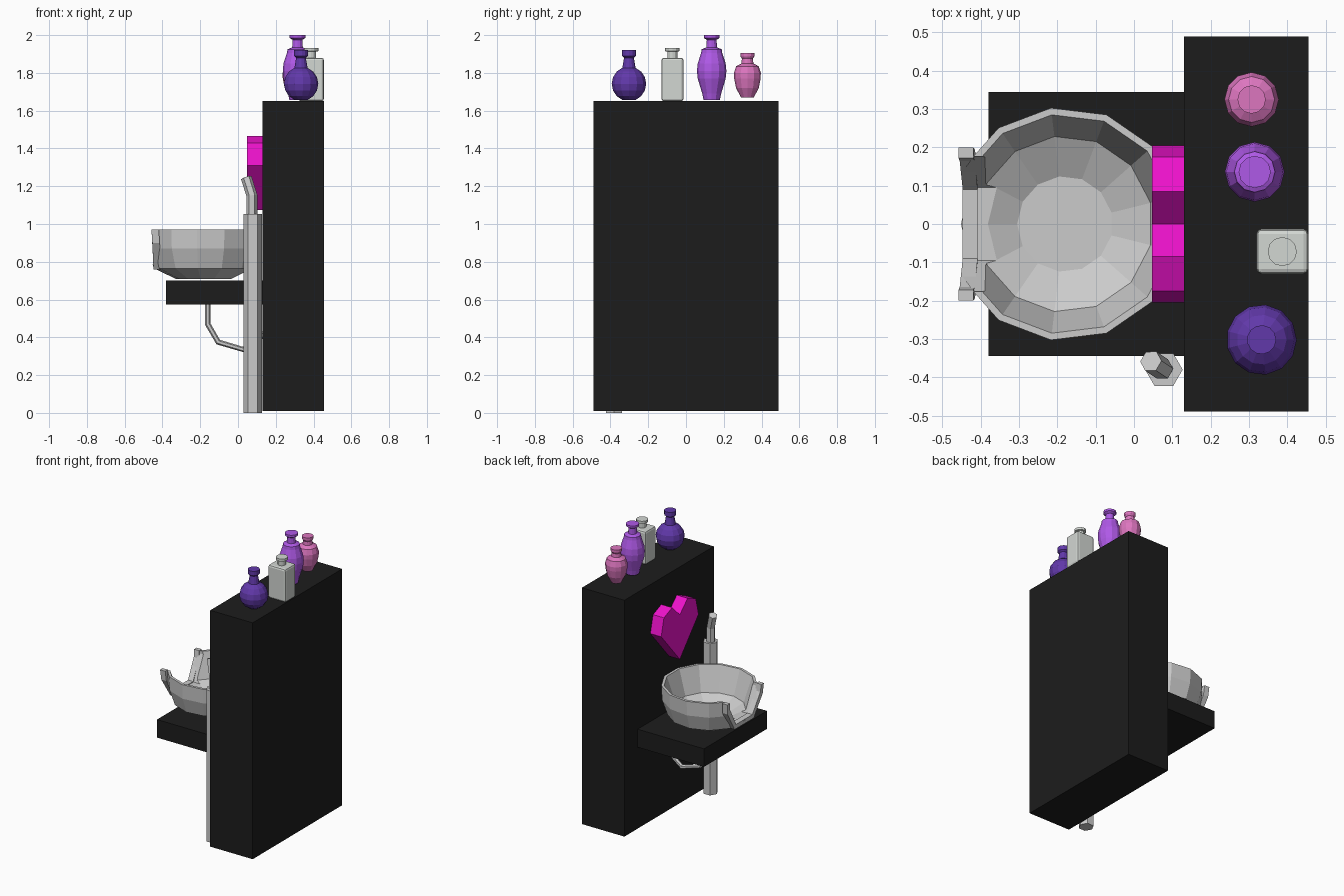
import bpy, bmesh
from math import cos, sin, pi

if "Cube" in bpy.data.objects:
    bpy.data.objects.remove(bpy.data.objects["Cube"])


def material(name, rgb):
    m = bpy.data.materials.new(name)
    m.diffuse_color = (*rgb, 1)
    m.use_nodes = True
    m.node_tree.nodes["Principled BSDF"].inputs["Base Color"].default_value = m.diffuse_color
    return m


BLACK = material("black", (0.012, 0.012, 0.012))
MAGENTA = material("magenta", (0.85, 0.006, 0.6))
INDIGO = material("indigo", (0.12, 0.04, 0.4))
VIOLET = material("violet", (0.43, 0.1, 0.8))
PINK = material("pink", (0.72, 0.18, 0.52))
GLASS = material("pale_glass", (0.65, 0.68, 0.65))


def finish(name, bm, mat=None):
    bmesh.ops.recalc_face_normals(bm, faces=bm.faces)
    me = bpy.data.meshes.new(name)
    bm.to_mesh(me)
    bm.free()
    ob = bpy.data.objects.new(name, me)
    bpy.context.collection.objects.link(ob)
    if mat:
        me.materials.append(mat)
    return ob


def box(name, lo, hi, mat=None):
    bm = bmesh.new()
    bmesh.ops.create_cube(bm, size=1)
    for v in bm.verts:
        v.co = [a + (b - a) * (c + 0.5) for a, b, c in zip(lo, hi, v.co)]
    return finish(name, bm, mat)


def lathe(name, x, y, profile, sides, mat=None, start=0.0):
    """Faceted solid of revolution, profile of (radius, z), capped at both ends."""
    bm = bmesh.new()
    rings = []
    for r, z in profile:
        rings.append([bm.verts.new((x + r * cos(start + 2 * pi * i / sides),
                                    y + r * sin(start + 2 * pi * i / sides), z))
                      for i in range(sides)])
    for a, b in zip(rings, rings[1:]):
        for i in range(sides):
            j = (i + 1) % sides
            bm.faces.new((a[i], a[j], b[j], b[i]))
    bm.faces.new(rings[0])
    bm.faces.new(rings[-1])
    return finish(name, bm, mat)


def prism(name, yz, x0, x1, mat=None):
    """Outline in the y-z plane, pushed along x."""
    bm = bmesh.new()
    f = bm.faces.new([bm.verts.new((x0, y, z)) for y, z in yz])
    ext = bmesh.ops.extrude_face_region(bm, geom=[f])
    for v in ext["geom"]:
        if isinstance(v, bmesh.types.BMVert):
            v.co.x = x1
    return finish(name, bm, mat)


def tube(name, points, radius):
    cu = bpy.data.curves.new(name, "CURVE")
    cu.dimensions = "3D"
    cu.bevel_depth = radius
    cu.bevel_resolution = 1
    cu.use_fill_caps = True
    sp = cu.splines.new("POLY")
    sp.points.add(len(points) - 1)
    for p, co in zip(sp.points, points):
        p.co = (*co, 1)
    sp.use_smooth = False
    ob = bpy.data.objects.new(name, cu)
    bpy.context.collection.objects.link(ob)
    return ob


def mirrored(half):
    return half + [(-y, z) for y, z in reversed(half)]


# Cabinet and shelf
box("cabinet", (0.13, -0.49, 0.01), (0.456, 0.49, 1.65), BLACK)
box("shelf", (-0.38, -0.345, 0.575), (0.13, 0.345, 0.70), BLACK)

# Wash basin: thirteen-sided shell with a neck notch cut out of its -x side
basin = lathe("basin", -0.18, 0, [(0.15, 0.71), (0.265, 0.765), (0.30, 0.87), (0.305, 0.97),
                                  (0.287, 0.97), (0.23, 0.80), (0.125, 0.745)], 13, start=pi)
cutter = prism("notch_cutter", mirrored([(0.178, 1.02), (0.175, 0.95), (0.095, 0.785)]), -0.6, -0.3)
cutter.hide_render = True
mod = basin.modifiers.new("notch", "BOOLEAN")
mod.operation = "DIFFERENCE"
mod.solver = "EXACT"
mod.object = cutter
bpy.context.view_layer.objects.active = basin
bpy.ops.object.modifier_apply(modifier=mod.name)
bpy.data.objects.remove(cutter)

# Raised lip around the notch, leaning outwards at the top
inner = mirrored([(0.172, 0.97), (0.165, 0.92), (0.09, 0.79)])
outer = mirrored([(0.2, 0.97), (0.193, 0.90), (0.105, 0.76)])
lip = prism("neck_lip", inner + outer[::-1], -0.447, -0.408)
for v in lip.data.vertices:
    v.co.x -= 0.011 * max(0, (v.co.z - 0.79) / 0.18)

# Drain pipe under the shelf
tube("drain_pipe", [(-0.16, 0, 0.60), (-0.16, 0, 0.47), (-0.105, 0, 0.375),
                    (0.03, 0, 0.335), (0.14, 0, 0.42)], 0.015)

# Hexagonal stand with a bent spray handle
lathe("hose_stand", 0.078, -0.38, [(0.049, 0.0), (0.049, 1.052)], 6)
tube("spray_handle", [(0.074, -0.378, 1.04), (0.074, -0.378, 1.15), (0.044, -0.358, 1.245)], 0.029)

# Heart ornament
heart = [(0, 1.385), (0.085, 1.467), (0.175, 1.43), (0.205, 1.31), (0, 1.075)]
prism("heart", heart + [(-y, z) for y, z in heart[-2:0:-1]], 0.047, 0.131, MAGENTA)

# Round bottle: ball with neck and stopper
ball = [(0.092 * sin(a * pi / 8), 1.742 - 0.092 * cos(a * pi / 8)) for a in range(1, 8)]
lathe("round_bottle", 0.333, -0.302,
      ball + [(0.026, 1.88), (0.038, 1.89), (0.038, 1.92), (0.025, 1.92)], 13, INDIGO)

# Tall and small vases
lathe("tall_vase", 0.315, 0.136,
      [(0.043, 1.657), (0.05, 1.69), (0.074, 1.77), (0.078, 1.81), (0.074, 1.85), (0.056, 1.905),
       (0.053, 1.925), (0.028, 1.935), (0.026, 1.975), (0.042, 1.985), (0.042, 2.0)], 12, VIOLET)
lathe("small_vase", 0.307, 0.325,
      [(0.034, 1.67), (0.06, 1.72), (0.07, 1.77), (0.071, 1.80), (0.06, 1.835), (0.032, 1.85),
       (0.029, 1.875), (0.037, 1.888), (0.037, 1.905)], 12, PINK)

# Square bottle with softened edges and a round neck
body = box("square_bottle", (0.32, -0.13, 1.65), (0.455, -0.013, 1.88), GLASS)
bev = body.modifiers.new("soft_edges", "BEVEL")
bev.width = 0.013
bev.segments = 2
lathe("square_bottle_neck", 0.387, -0.072,
      [(0.026, 1.875), (0.026, 1.912), (0.038, 1.915), (0.038, 1.932)], 12, GLASS)
